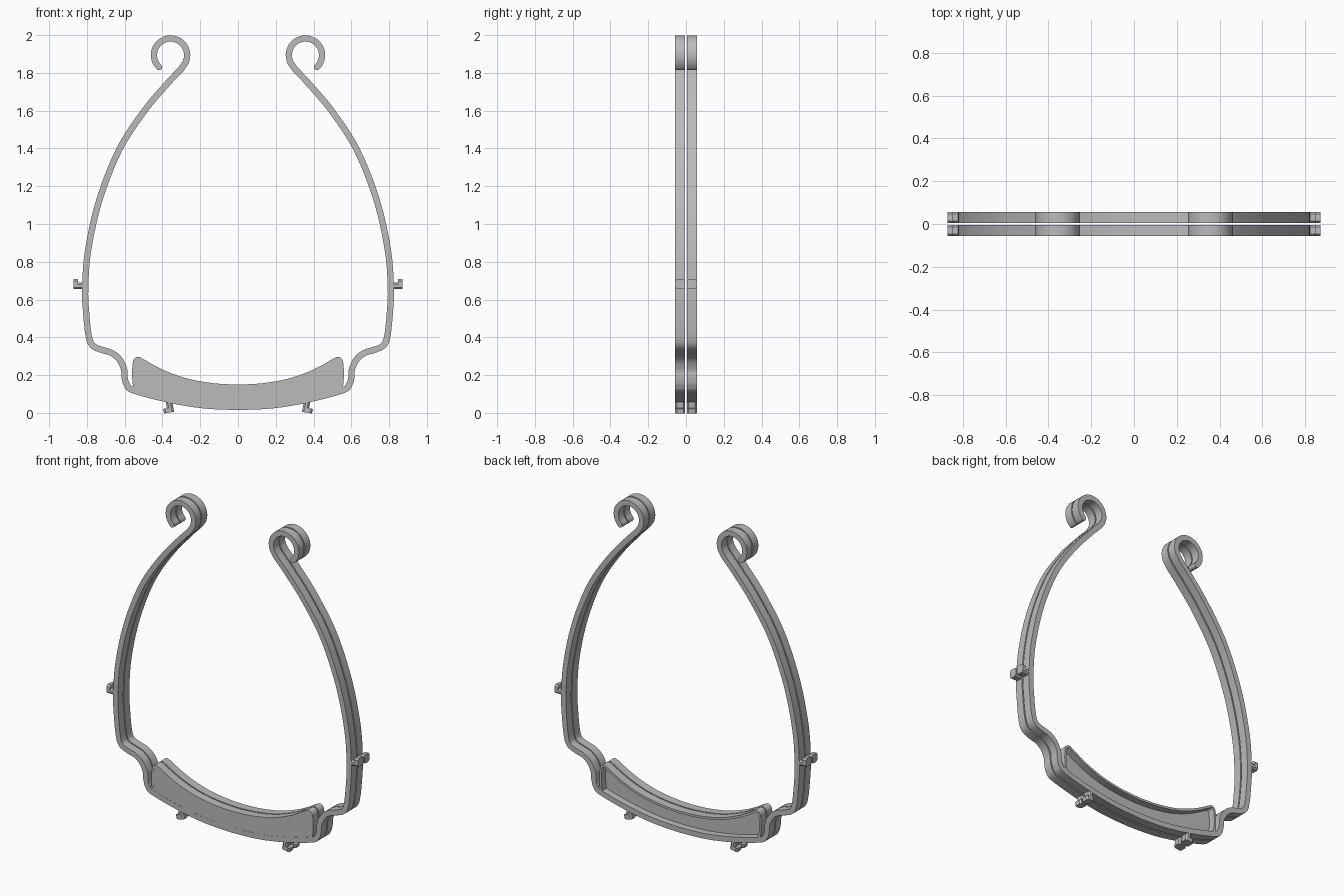
import bpy, bmesh, math
from mathutils import Vector, Matrix

cube = bpy.data.objects.get("Cube")
if cube:
    bpy.data.objects.remove(cube)

mat = bpy.data.materials.new("light grey plastic")
mat.use_nodes = True
grey = (0.5, 0.5, 0.5, 1)
mat.diffuse_color = grey
mat.node_tree.nodes["Principled BSDF"].inputs["Base Color"].default_value = grey

HALF, GAP = 0.057, 0.004
LAYERS = {"front": (-HALF, -GAP), "back": (GAP, HALF)}


def finish(name, bm, smooth=True):
    bmesh.ops.recalc_face_normals(bm, faces=bm.faces)
    mesh = bpy.data.meshes.new(name)
    bm.to_mesh(mesh)
    bm.free()
    mesh.materials.append(mat)
    obj = bpy.data.objects.new(name, mesh)
    bpy.context.collection.objects.link(obj)
    if smooth:
        bpy.ops.object.select_all(action="DESELECT")
        obj.select_set(True)
        bpy.context.view_layer.objects.active = obj
        bpy.ops.object.shade_smooth_by_angle(angle=math.radians(35))
    return obj


def spline(points, steps=6):
    """Smooth path through the points."""
    p = [Vector(q) for q in points]
    p = [2 * p[0] - p[1]] + p + [2 * p[-1] - p[-2]]
    out = []
    for a, b, c, d in zip(p, p[1:], p[2:], p[3:]):
        for i in range(steps):
            t = i / steps
            out.append(0.5 * (2 * b + (c - a) * t + (2 * a - 5 * b + 4 * c - d) * t * t
                              + (3 * b - a - 3 * c + d) * t ** 3))
    return out + [p[-2]]


def mirrored(path):
    """Extend a right-hand path ending on the centre line to the other side."""
    return path + [Vector((-q.x, q.y)) for q in reversed(path[:-1])]


def ribbon(name, path, half_width, y0, y1):
    """Flat strip of even width with rounded ends, extruded in depth."""
    w = half_width
    first, last = (path[0] - path[1]).normalized(), (path[-1] - path[-2]).normalized()
    arcs = [math.radians(a) for a in (85, 60, 30)]
    full = [path[0] + first * w * math.sin(a) for a in arcs] + path
    full += [path[-1] + last * w * math.sin(a) for a in reversed(arcs)]
    widths = [w * math.cos(a) for a in arcs]
    widths = widths + [w] * len(path) + widths[::-1]
    bm = bmesh.new()
    rings = []
    for i, q in enumerate(full):
        t = (full[min(i + 1, len(full) - 1)] - full[max(i - 1, 0)]).normalized()
        n = Vector((-t.y, t.x)) * widths[i]
        rings.append([bm.verts.new((s.x, y, s.y)) for s, y in
                      ((q + n, y0), (q - n, y0), (q - n, y1), (q + n, y1))])
    for r, s in zip(rings, rings[1:]):
        for k in range(4):
            m = (k + 1) % 4
            bm.faces.new((r[k], r[m], s[m], s[k]))
    bm.faces.new(rings[0])
    bm.faces.new(rings[-1])
    return finish(name, bm)


def plate(name, outline, y0, y1):
    bm = bmesh.new()
    face = bm.faces.new([bm.verts.new((q.x, y0, q.y)) for q in outline])
    new = bmesh.ops.extrude_face_region(bm, geom=[face])["geom"]
    bmesh.ops.translate(bm, vec=(0, y1 - y0, 0),
                        verts=[v for v in new if isinstance(v, bmesh.types.BMVert)])
    return finish(name, bm)


def peg(name, side, base, angle, y0, y1):
    """Small L-shaped hook with chamfered long edges; it points along local +x."""
    bm = bmesh.new()
    for x0, x1, z0, z1 in ((-0.012, 0.05, -0.018, 0.016), (0.025, 0.05, -0.018, 0.036)):
        box = bmesh.ops.create_cube(bm, size=1)["verts"]
        bmesh.ops.scale(bm, vec=(x1 - x0, y1 - y0, z1 - z0), verts=box)
        bmesh.ops.translate(bm, vec=((x0 + x1) / 2, (y0 + y1) / 2, (z0 + z1) / 2), verts=box)
        edges = {e for v in box for e in v.link_edges
                 if abs(e.verts[0].co.x - e.verts[1].co.x) > 0.001}
        bmesh.ops.bevel(bm, geom=list(edges), offset=0.01, segments=1, affect="EDGES")
    bm.transform(Matrix.Translation((base[0], 0, base[1])) @ Matrix.Rotation(angle, 4, "Y"))
    bm.transform(Matrix.Diagonal((side, 1, 1, 1)))
    finish(name, bm, smooth=False)


# Band: curled hook, long arm, shoulder step and bottom bow
curl = [Vector((0.357 + 0.088 * math.cos(math.radians(a)),
                1.894 + 0.088 * math.sin(math.radians(a)))) for a in range(-46, 212, 8)]
arm = spline([(0.282, 1.848), (0.3, 1.822), (0.335, 1.785), (0.375, 1.742), (0.495, 1.6),
              (0.628, 1.395), (0.733, 1.13), (0.793, 0.865), (0.809, 0.655), (0.803, 0.52),
              (0.79, 0.405), (0.77, 0.357), (0.725, 0.335), (0.67, 0.318), (0.628, 0.283),
              (0.603, 0.23), (0.6, 0.188), (0.588, 0.148), (0.55, 0.118), (0.36, 0.069),
              (0.18, 0.04), (0, 0.031)])
band_path = mirrored(curl + arm)

# Pad: raised rim around a thin web, hollow towards the back
rim_path = mirrored(spline([(0.548, 0.13), (0.554, 0.2), (0.55, 0.265), (0.541, 0.285),
                            (0.526, 0.29), (0.505, 0.279), (0.4, 0.222), (0.27, 0.175),
                            (0.13, 0.15), (0, 0.142)]))
bow = [q for q in mirrored(spline([(0.54, 0.115), (0.36, 0.069), (0.18, 0.04), (0, 0.031)]))]
web_outline = rim_path + bow[::-1]

for layer, (y0, y1) in LAYERS.items():
    ribbon(layer + "_band", band_path, 0.0165, y0, y1)
    ribbon(layer + "_pad_rim", rim_path, 0.007, y0, y1)
    plate(layer + "_pad_web", web_outline, y0 + 0.001, y0 + 0.01)
    for side, word in ((1, "left"), (-1, "right")):
        peg(f"{layer}_{word}_side_peg", side, (0.822, 0.673), 0, y0, y1)
        peg(f"{layer}_{word}_bottom_peg", side, (0.365, 0.052), math.radians(100), y0, y1)
